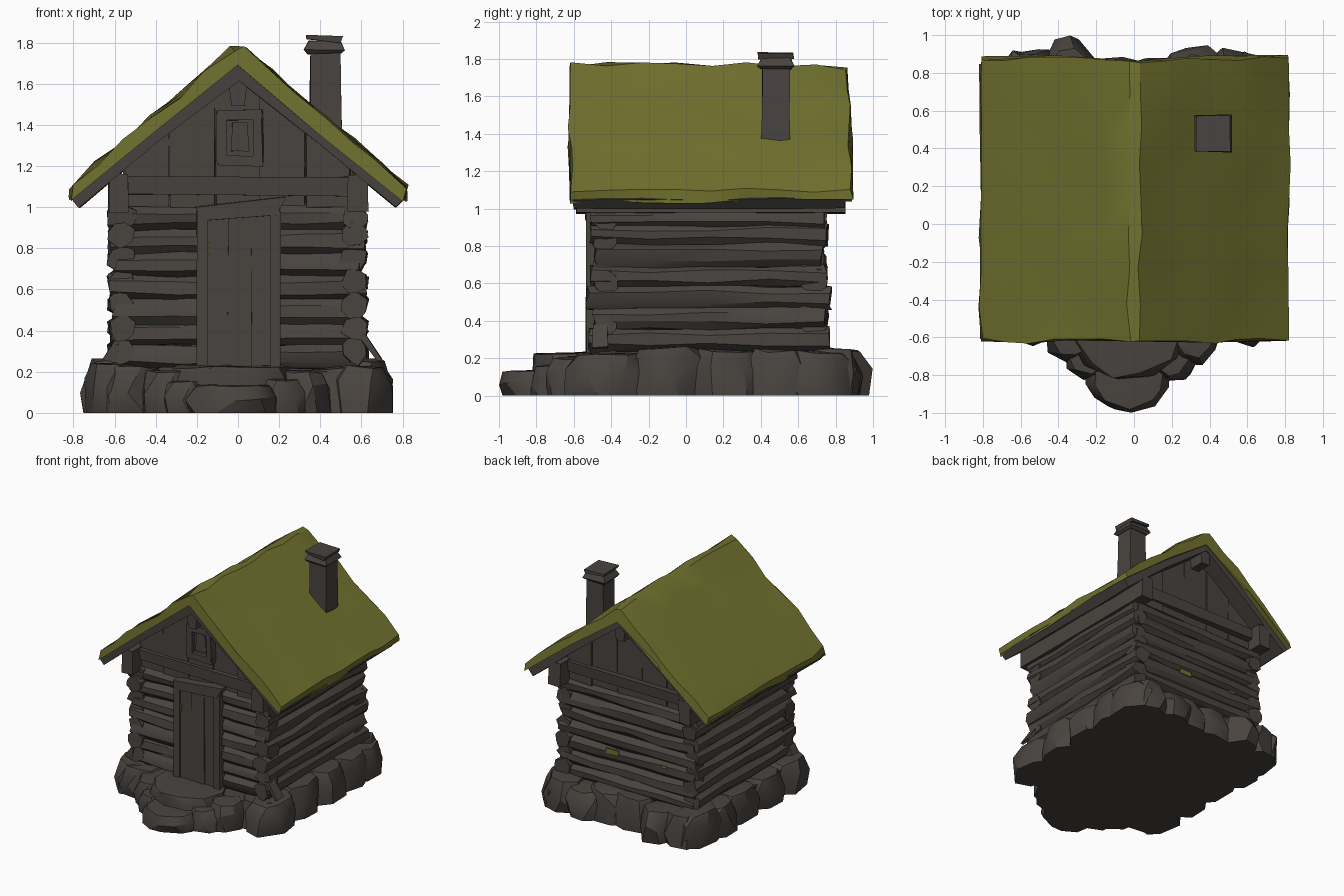
import bpy, bmesh, math, random
from mathutils import Vector

if "Cube" in bpy.data.objects:
    bpy.data.objects.remove(bpy.data.objects["Cube"])

random.seed(11)

def material(name, rgb):
    m = bpy.data.materials.new(name)
    m.diffuse_color = (*rgb, 1)
    m.use_nodes = True
    m.node_tree.nodes["Principled BSDF"].inputs["Base Color"].default_value = m.diffuse_color
    return m

WOOD = material("weathered grey brown", (0.066, 0.057, 0.050))
MOSS = material("moss green", (0.165, 0.165, 0.028))

def jit(a):
    return Vector((random.uniform(-a, a), random.uniform(-a, a), random.uniform(-a, a)))

def finish(name, bm, mat, angle=25):
    bmesh.ops.recalc_face_normals(bm, faces=bm.faces)
    me = bpy.data.meshes.new(name)
    bm.to_mesh(me)
    bm.free()
    me.materials.append(mat)
    me.shade_smooth()
    me.set_sharp_from_angle(angle=math.radians(angle))
    ob = bpy.data.objects.new(name, me)
    bpy.context.collection.objects.link(ob)

def loft(bm, rings, j=0.0):
    """Closed skin through rings of points, capped at both ends."""
    vs = [[bm.verts.new(Vector(p) + jit(j)) for p in r] for r in rings]
    n = len(vs[0])
    for a, b in zip(vs, vs[1:]):
        for i in range(n):
            bm.faces.new((a[i], a[(i + 1) % n], b[(i + 1) % n], b[i]))
    bm.faces.new(vs[0])
    bm.faces.new(vs[-1])

def spread(a, b, n):
    return [a + (b - a) * i / n for i in range(n + 1)]

def prism(bm, profile, y0, y1, n=1, j=0.0):
    """Extrude an xz profile along y."""
    loft(bm, [[(x, y, z) for x, z in profile] for y in spread(y0, y1, n)], j)

def mirrored(half):
    """Close a half profile (last point on x = 0) across the centre."""
    return half + [(-x, z) for x, z in reversed(half) if x > 0.001]

def box(bm, x0, x1, y0, y1, z0, z1, j=0.006):
    prism(bm, [(x0, z0), (x1, z0), (x1, z1), (x0, z1)], y0, y1, 1, j)

def log(bm, axis, a, b, side, z, r, n=4):
    """Hewn eight-sided log along x or y."""
    rings = []
    for t in spread(a, b, n):
        ring = []
        for k in range(8):
            w = math.radians(22.5 + 45 * k)
            h, v = side + r * math.cos(w), z + r * math.sin(w)
            ring.append((t, h, v) if axis == "x" else (h, t, v))
        rings.append(ring)
    loft(bm, rings, 0.012)

def rock(bm, x, y, rx, ry, h, n=7, top=0.74):
    """Convex boulder with a flat base on the ground."""
    vs = []
    for scale, lo, hi in ((0.96, 0, 0), (1.0, 0.35, 0.68), (top, 0.9, 1.0)):
        turn = random.random()
        for k in range(n):
            w = 2 * math.pi * (k + turn + random.uniform(-0.25, 0.25)) / n
            s = scale * random.uniform(0.9, 1.03)
            vs.append(bm.verts.new((x + rx * s * math.cos(w), y + ry * s * math.sin(w),
                                    h * random.uniform(lo, hi))))
    res = bmesh.ops.convex_hull(bm, input=vs)
    loose = [v for v in res["geom_interior"] + res["geom_unused"] if isinstance(v, bmesh.types.BMVert)]
    bmesh.ops.delete(bm, geom=list(set(loose)), context="VERTS")

# Moss roof: outer slope subdivided, thin lip at the eave, worn back ridge corner
outer = [(0.03 + 0.785 * i / 6, 1.77 - 0.67 * i / 6) for i in range(7)]
bm = bmesh.new()
prism(bm, mirrored(outer + [(0.815, 1.04), (0.40, 1.37), (0.0, 1.68)]), -0.62, 0.88, 8, 0.015)
for v in bm.verts:
    if v.co.y > 0.82 and abs(v.co.x) < 0.22 and v.co.z > 1.58:
        v.co += Vector((0, -0.025, -0.03))
finish("moss_roof", bm, MOSS, 30)

# Wooden roof deck showing as rake boards below the moss
bm = bmesh.new()
deck = [(0.0, 1.69), (0.41, 1.375), (0.815, 1.05), (0.77, 1.0), (0.39, 1.31), (0.0, 1.61)]
prism(bm, deck + [(-x, z) for x, z in reversed(deck[1:-1])], -0.605, 0.85, 4, 0.006)
finish("roof_deck", bm, WOOD)

# Wall plates and ridge beam running under the roof
bm = bmesh.new()
for s in (-1, 1):
    box(bm, s * 0.58 - 0.05, s * 0.58 + 0.05, -0.585, 0.85, 0.975, 1.16)
prism(bm, [(-0.035, 1.49), (0.035, 1.49), (0.05, 1.63), (-0.05, 1.63)], -0.585, 0.84, 1, 0.004)
finish("roof_beams", bm, WOOD)

# Solid house core with gables
bm = bmesh.new()
prism(bm, [(-0.56, 0.1), (0.56, 0.1), (0.56, 1.2), (0, 1.65), (-0.56, 1.2)], -0.43, 0.69)
finish("house_core", bm, WOOD)

# Log walls
for name, axis, a, b, side, shift in (("front_logs", "x", -0.6, 0.6, -0.43, 0.0),
                                      ("back_logs", "x", -0.6, 0.6, 0.685, 0.0),
                                      ("left_logs", "y", -0.5, 0.745, -0.565, 0.03),
                                      ("right_logs", "y", -0.5, 0.745, 0.565, 0.03)):
    bm = bmesh.new()
    for i in range(7):
        r = random.uniform(0.061, 0.071)
        e = random.uniform(-0.02, 0.025)
        log(bm, axis, a - e, b + e, side, 0.27 + 0.113 * i + shift * (i < 6), r)
    finish(name, bm, WOOD)

# Splinters leaning at the front corners
bm = bmesh.new()
prism(bm, [(0.58, 0.38), (0.62, 0.38), (0.70, 0.26), (0.68, 0.25)], -0.5, -0.42, 1, 0.004)
prism(bm, [(-0.58, 0.34), (-0.62, 0.32), (-0.66, 0.26), (-0.59, 0.24)], -0.5, -0.42, 1, 0.004)
finish("corner_splinters", bm, WOOD)

# Gable planks and tie beam on both ends
for name, y0, y1 in (("front_gable", -0.465, -0.42), ("back_gable", 0.68, 0.725)):
    bm = bmesh.new()
    for i in range(5):
        x0 = -0.55 + 0.22 * i
        x1 = x0 + 0.215
        pts = [(x, 1.645 - 0.80 * abs(x)) for x in (x1, max(x0, min(x1, 0.0)), x0)]
        if pts[1][0] in (x0, x1):
            pts.pop(1)
        d = random.uniform(-0.01, 0.01)
        prism(bm, [(x0, 1.0), (x1, 1.0)] + pts, y0 + d, y1 + d, 1, 0.006)
    mid = (y0 + y1) / 2
    box(bm, -0.56, 0.56, mid - 0.05, mid + 0.05, 1.06, 1.15, 0.012)
    finish(name, bm, WOOD)

# Gable window: frame bars around a recessed shutter
bm = bmesh.new()
for x0, x1, z0, z1 in ((-0.1, 0.12, 1.2, 1.25), (-0.1, 0.12, 1.42, 1.475),
                       (-0.1, -0.055, 1.22, 1.45), (0.075, 0.12, 1.22, 1.45)):
    box(bm, x0, x1, -0.51, -0.44, z0, z1, 0.007)
box(bm, -0.03, 0.05, -0.49, -0.44, 1.27, 1.41)
finish("gable_window", bm, WOOD)

# Door boards
bm = bmesh.new()
for x0, x1, y in ((-0.15, -0.045, -0.520), (-0.05, 0.065, -0.526), (0.06, 0.165, -0.518)):
    box(bm, x0, x1, y, -0.44, 0.22, 0.97, 0.005)
finish("door", bm, WOOD)

# Door frame: two posts and a crooked lintel
bm = bmesh.new()
box(bm, -0.2, -0.145, -0.535, -0.43, 0.2, 0.98, 0.004)
box(bm, 0.155, 0.205, -0.535, -0.43, 0.2, 0.98, 0.004)
prism(bm, [(-0.17, 0.93), (0.19, 0.96), (0.235, 1.05), (-0.21, 1.0)], -0.54, -0.43, 1, 0.004)
finish("door_frame", bm, WOOD)

# Chimney with a cap and a tilted cover stone
def square(cx, r, z):
    return [(cx + a * r, 0.48 + b * r, z) for a, b in ((-1, -1), (1, -1), (1, 1), (-1, 1))]

bm = bmesh.new()
loft(bm, [square(0.425, r, z) for r, z in ((0.08, 1.2), (0.076, 1.5), (0.072, 1.76))], 0.004)
loft(bm, [square(0.42, r, z) for r, z in ((0.085, 1.745), (0.098, 1.765), (0.075, 1.81))], 0.004)
prism(bm, [(0.335, 1.815), (0.50, 1.80), (0.51, 1.83), (0.33, 1.835)], 0.385, 0.575, 1, 0.003)
finish("chimney", bm, WOOD)

# Foundation boulders: fill slab, side rows, front and back rows
bm = bmesh.new()
box(bm, -0.66, 0.66, -0.54, 0.82, 0.0, 0.2, 0.0)
for s in (-1, 1):
    for y in (-0.42, -0.1, 0.22, 0.5, 0.7):
        rock(bm, s * 0.60, y, random.uniform(0.15, 0.17), random.uniform(0.2, 0.25),
             random.uniform(0.22, 0.27))
for x, y, rx, ry in ((-0.53, 0.77, 0.19, 0.18), (-0.34, 0.80, 0.17, 0.195), (-0.08, 0.75, 0.2, 0.15),
                     (0.14, 0.76, 0.2, 0.14), (0.32, 0.77, 0.2, 0.185), (0.52, 0.77, 0.18, 0.17),
                     (-0.53, -0.46, 0.21, 0.19), (0.53, -0.45, 0.2, 0.16)):
    rock(bm, x, y, rx, ry, random.uniform(0.22, 0.26))
finish("foundation_stones", bm, WOOD, 30)

# Doorstep: broad upper slab, lower slab, flanking stones
bm = bmesh.new()
rock(bm, -0.03, -0.58, 0.32, 0.25, 0.24, 10, 0.95)
rock(bm, -0.03, -0.80, 0.23, 0.20, 0.14, 10, 0.9)
for x, y, rx, ry, h in ((-0.34, -0.59, 0.14, 0.16, 0.21), (0.32, -0.60, 0.14, 0.15, 0.21),
                        (-0.25, -0.70, 0.13, 0.13, 0.16), (0.2, -0.71, 0.14, 0.13, 0.17)):
    rock(bm, x, y, rx, ry, h)
finish("doorstep_stones", bm, WOOD, 30)

# Small moss patches on the back wall and door
bm = bmesh.new()
for x0, x1, y, z0, z1 in ((0.07, 0.18, 0.757, 0.51, 0.55), (-0.36, -0.31, 0.757, 0.52, 0.54),
                          (-0.147, -0.135, -0.526, 0.77, 0.83)):
    box(bm, x0, x1, y - 0.004, y + 0.004, z0, z1, 0.0)
finish("moss_patches", bm, MOSS)
